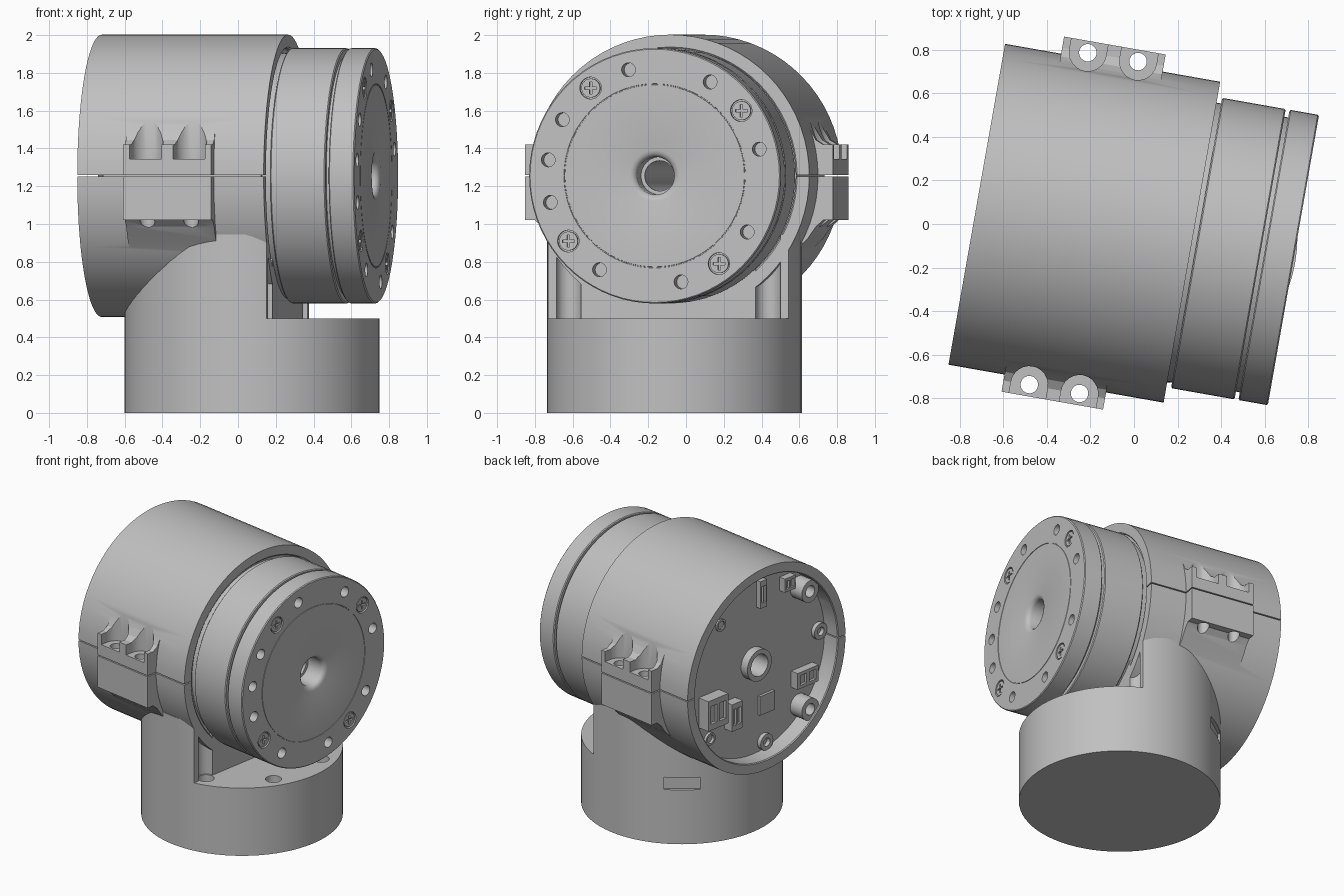
import bpy, bmesh, math
from mathutils import Matrix, Vector

if "Cube" in bpy.data.objects:
    bpy.data.objects.remove(bpy.data.objects["Cube"])

# Joint frame: local x is the drive axis, turned ten degrees about z
FRAME = (Matrix.Translation((0, 0, 1.255)) @ Matrix.Rotation(math.radians(-10), 4, 'Z')
         @ Matrix.Translation((0, -0.036, 0)))
TO_X = Matrix.Rotation(math.radians(90), 4, 'Y')

grey = bpy.data.materials.new("plain_grey")
grey.use_nodes = True
grey.diffuse_color = (0.53, 0.53, 0.53, 1)
grey.node_tree.nodes["Principled BSDF"].inputs["Base Color"].default_value = grey.diffuse_color


def make(name, bm):
    bmesh.ops.recalc_face_normals(bm, faces=bm.faces)
    mesh = bpy.data.meshes.new(name)
    bm.to_mesh(mesh)
    bm.free()
    ob = bpy.data.objects.new(name, mesh)
    bpy.context.collection.objects.link(ob)
    return ob


def lathe(name, profile, v=0, z=0, n=72):
    """Spin a closed (u, radius) profile about the local x axis."""
    bm = bmesh.new()
    rings = []
    for i in range(n):
        a = math.tau * i / n
        rings.append([bm.verts.new((u, v + r * math.cos(a), z + r * math.sin(a)))
                      for u, r in profile])
    m = len(profile)
    for i in range(n):
        p, q = rings[i], rings[(i + 1) % n]
        for j in range(m):
            k = (j + 1) % m
            bm.faces.new((p[j], p[k], q[k], q[j]))
    return make(name, bm)


def cylinder(name, r, length, centre, along_x=False, n=24):
    bm = bmesh.new()
    turn = TO_X if along_x else Matrix()
    bmesh.ops.create_cone(bm, cap_ends=True, segments=n, radius1=r, radius2=r, depth=length,
                          matrix=Matrix.Translation(centre) @ turn)
    return make(name, bm)


def box(name, size, centre, turn=Matrix()):
    bm = bmesh.new()
    bmesh.ops.create_cube(bm, size=1, matrix=Matrix.Translation(centre) @ turn
                          @ Matrix.Diagonal((*size, 1)))
    return make(name, bm)


def prism(name, section, u0, u1):
    """Extrude a (v, z) section along the drive axis."""
    bm = bmesh.new()
    face = bm.faces.new([bm.verts.new((u0, v, z)) for v, z in section])
    ext = bmesh.ops.extrude_face_region(bm, geom=[face])
    moved = [g for g in ext["geom"] if isinstance(g, bmesh.types.BMVert)]
    bmesh.ops.translate(bm, verts=moved, vec=(u1 - u0, 0, 0))
    return make(name, bm)


def combine(ob, others, operation='DIFFERENCE'):
    """Apply booleans to ob and remove the helper solids."""
    for other in others:
        mod = ob.modifiers.new("cut", 'BOOLEAN')
        mod.operation, mod.object, mod.solver = operation, other, 'EXACT'
    bpy.context.view_layer.update()
    ev = ob.evaluated_get(bpy.context.evaluated_depsgraph_get())
    mesh = bpy.data.meshes.new_from_object(ev)
    ob.modifiers.clear()
    ob.data = mesh
    for other in others:
        bpy.data.objects.remove(other)


def finish(ob):
    ob.data.transform(FRAME)
    ob.data.materials.clear()
    ob.data.materials.append(grey)
    bpy.ops.object.select_all(action='DESELECT')
    ob.select_set(True)
    bpy.context.view_layer.objects.active = ob
    bpy.ops.object.shade_smooth_by_angle(angle=math.radians(30))


parts = []

# Base: round foot, post cut back level with the clamp, bolt holes and grooves
BU, BV, DECK = 0.084, -0.010, -0.755
base = cylinder("base", 0.675, 0.945, (BU, BV, -0.7825), n=72)
cuts = [box("cut", (1, 2, 1), (0.776, 0, DECK + 0.5))]
for deg in (-70, -23.3, 23.3, 70):
    a = math.radians(deg)
    pos = (BU + 0.57 * math.cos(a), BV + 0.57 * math.sin(a))
    cuts.append(cylinder("cut", 0.055, 0.2, (*pos, DECK)))
    if abs(deg) > 60:
        cuts.append(cylinder("cut", 0.067, 0.6, (*pos, DECK + 0.3)))
slot = Matrix.Rotation(math.radians(135), 4, 'Z')
cuts.append(box("cut", (0.1, 0.24, 0.09),
                Vector((BU, BV, -0.81)) + slot @ Vector((0.7, 0, 0)), slot))
combine(base, cuts)
parts.append(base)

# Clamp: split tube with a screw lug on each side
clamp = lathe("clamp", [(-0.726, 0.68), (-0.72, 0.674), (0.268, 0.674), (0.276, 0.682),
                        (0.276, 0.7475), (-0.726, 0.7475)])
lug = [(0.62, -0.4), (0.69, -0.335), (0.735, -0.27), (0.775, -0.235), (0.827, -0.235),
       (0.827, 0.165), (0.775, 0.165), (0.735, 0.19), (0.69, 0.275), (0.62, 0.36)]
lugs, cuts = [], []
for s in (-1, 1):
    lugs.append(prism("lug", [(s * v, z) for v, z in lug], -0.465, 0.008))
    for u in (-0.345, -0.111):
        cuts.append(cylinder("cut", 0.085, 0.5, (u, s * 0.773, 0.34)))
        cuts.append(box("cut", (0.17, 0.2, 0.5), (u, s * 0.873, 0.34)))
        cuts.append(cylinder("cut", 0.04, 0.8, (u, s * 0.773, 0)))
combine(clamp, lugs, 'UNION')
combine(clamp, cuts + [box("cut", (3, 3, 0.008), (0, 0, 0))])
parts.append(clamp)

# Motor body, hollow along its axis
parts.append(lathe("motor_body", [
    (-0.66, 0.08), (-0.66, 0.115), (-0.6, 0.115), (-0.6, 0.676), (0.25, 0.676), (0.25, 0.65),
    (0.298, 0.65), (0.298, 0.67), (0.304, 0.676), (0.588, 0.676), (0.594, 0.67),
    (0.594, 0.64), (0.6, 0.64), (0.6, 0.08)]))

# Output flange with ring groove, flared bore, bolt holes and cross-head screws
flange = lathe("output_flange", [
    (0.598, 0.1), (0.598, 0.64), (0.612, 0.64), (0.612, 0.67), (0.618, 0.676), (0.743, 0.676),
    (0.749, 0.67), (0.749, 0.488), (0.746, 0.487), (0.746, 0.483), (0.749, 0.482),
    (0.749, 0.135), (0.744, 0.118), (0.734, 0.106), (0.72, 0.1)])
cuts = []
for i in range(16):
    a = math.radians(14.1 + 22.5 * i)
    v, z = 0.579 * math.cos(a), 0.579 * math.sin(a)
    if i in (1, 5, 9, 13):
        cuts.append(cylinder("cut", 0.058, 0.04, (0.749, v, z), True))
        screw = cylinder("flange_screw", 0.05, 0.04, (0.725, v, z), True)
        combine(screw, [box("cut", (0.03, 0.065, 0.013), (0.745, v, z)),
                        box("cut", (0.03, 0.013, 0.065), (0.745, v, z))])
        parts.append(screw)
    elif i not in (3, 11, 15):
        cuts.append(cylinder("cut", 0.037, 0.16, (0.749, v, z), True))
combine(flange, cuts)
parts.append(flange)

# Rear recess: wall bosses, standoffs, connectors and chips on the board
for v, z, r, hole, top in ((-0.43, 0.42, 0.08, 0.042, -0.71), (-0.43, -0.45, 0.08, 0.042, -0.71),
                           (-0.1, -0.61, 0.06, 0.03, -0.63), (-0.61, 0.04, 0.06, 0.03, -0.63),
                           (0.31, 0.38, 0.045, 0.03, -0.61), (0.42, -0.42, 0.045, 0.03, -0.62)):
    parts.append(lathe("rear_standoff", [(-0.59, hole), (-0.59, r), (top, r), (top, hole)], v, z, 24))
for name, v, z, w, h, top in (("large_connector", 0.42, -0.2, 0.19, 0.22, 0.09),
                              ("small_connector", 0.22, -0.3, 0.1, 0.2, 0.07),
                              ("side_connector", -0.46, -0.24, 0.2, 0.12, 0.06),
                              ("main_chip", -0.115, -0.33, 0.14, 0.14, 0.02),
                              ("top_connector", -0.06, 0.5, 0.06, 0.2, 0.04),
                              ("corner_connector", -0.3, 0.5, 0.1, 0.1, 0.05)):
    part = box(name, (top, w, h), (-0.6 - top / 2, v, z))
    if name.endswith("connector"):
        combine(part, [box("cut", (0.04, w * 0.3, h * 0.6), (-0.6 - top, v + s * w * 0.22, z))
                       for s in (-1, 1)])
    parts.append(part)

for part in parts:
    finish(part)
